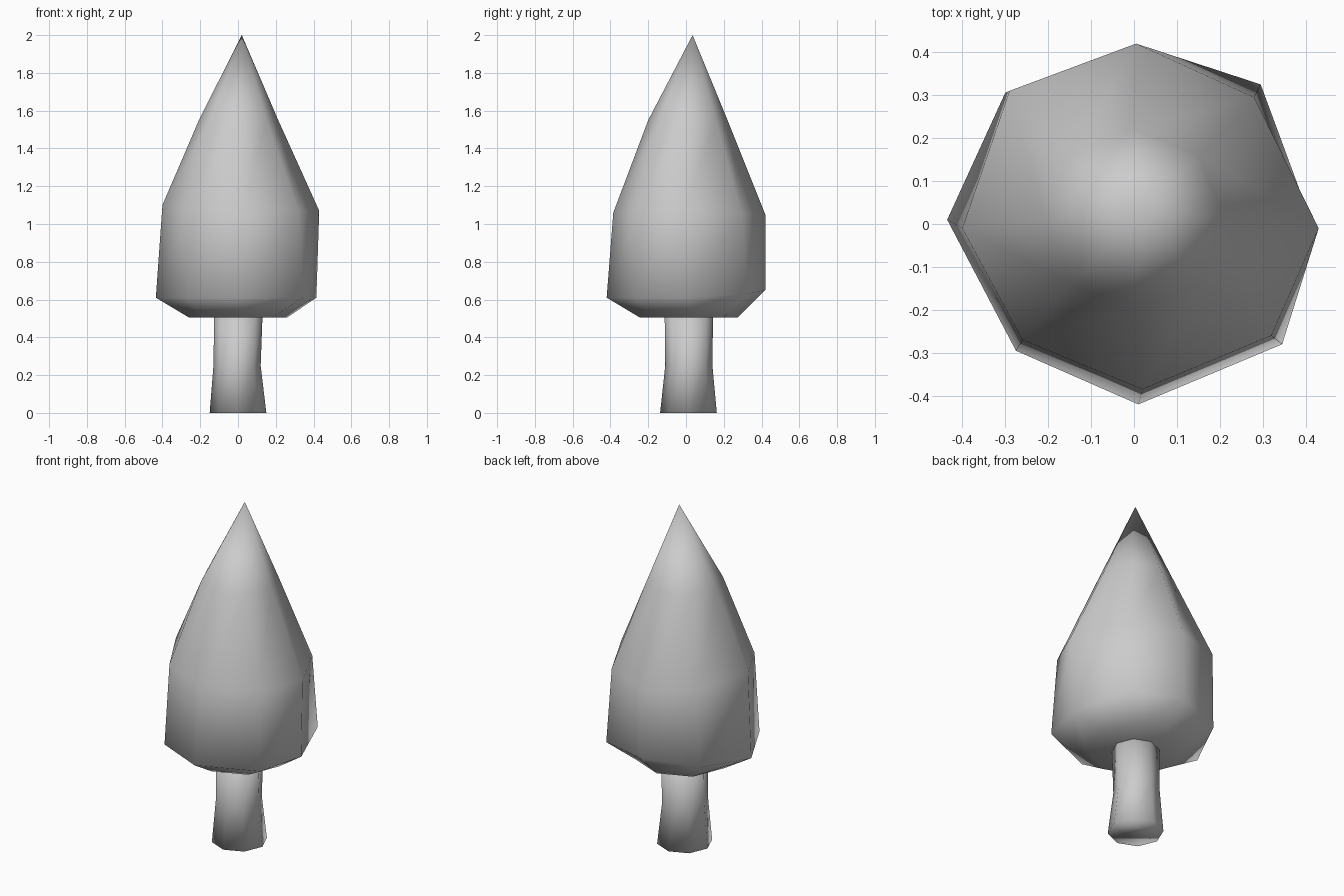
import bpy
from math import cos, sin, pi

cube = bpy.data.objects.get("Cube")
if cube:
    bpy.data.objects.remove(cube)

grey = bpy.data.materials.new("plain grey")
grey.use_nodes = True
grey.diffuse_color = (0.6, 0.6, 0.6, 1)
grey.node_tree.nodes["Principled BSDF"].inputs["Base Color"].default_value = (0.6, 0.6, 0.6, 1)

SIDES = 8


def ring(x, y, z, radius, turn=0.0):
    """Regular ring of points around a centre."""
    return [(x + radius * cos(turn + i * 2 * pi / SIDES),
             y + radius * sin(turn + i * 2 * pi / SIDES), z) for i in range(SIDES)]


def loft(name, rings, tip=None):
    """Skin stacked rings, closed by a flat cap or a pointed tip."""
    verts = [p for r in rings for p in r]
    faces = [tuple(reversed(range(SIDES)))]
    for k in range(len(rings) - 1):
        for i in range(SIDES):
            a, b = k * SIDES + i, k * SIDES + (i + 1) % SIDES
            faces.append((a, b, b + SIDES, a + SIDES))
    top = (len(rings) - 1) * SIDES
    if tip:
        verts.append(tip)
        faces += [(top + i, top + (i + 1) % SIDES, top + SIDES) for i in range(SIDES)]
    else:
        faces.append(tuple(range(top, top + SIDES)))
    mesh = bpy.data.meshes.new(name)
    mesh.from_pydata(verts, [], faces)
    mesh.materials.append(grey)
    mesh.shade_smooth()
    obj = bpy.data.objects.new(name, mesh)
    bpy.context.collection.objects.link(obj)
    return obj


# Crown: slightly irregular lower rim and shoulder, then a pointed top
rim = [(0.415, 0, 0.61), (0.295, 0.325, 0.63), (0.005, 0.42, 0.65), (-0.30, 0.305, 0.63),
       (-0.435, 0.01, 0.61), (-0.275, -0.295, 0.61), (0.01, -0.42, 0.61), (0.345, -0.28, 0.61)]
shoulder = [(0.43, -0.01, 1.07), (0.28, 0.295, 1.06), (0.005, 0.42, 1.05), (-0.29, 0.31, 1.08),
            (-0.40, -0.01, 1.10), (-0.26, -0.27, 1.08), (0.02, -0.385, 1.06), (0.32, -0.26, 1.07)]
loft("crown", [ring(0, 0.015, 0.505, 0.26), rim, shoulder, ring(0.003, 0.01, 1.55, 0.21)],
     tip=(0.02, 0.035, 2))

# Trunk: narrow waist and flared foot
loft("trunk", [ring(0, 0.013, 0, 0.15), ring(-0.005, 0.015, 0.25, 0.125),
               ring(0.002, 0.015, 0.52, 0.128)])
